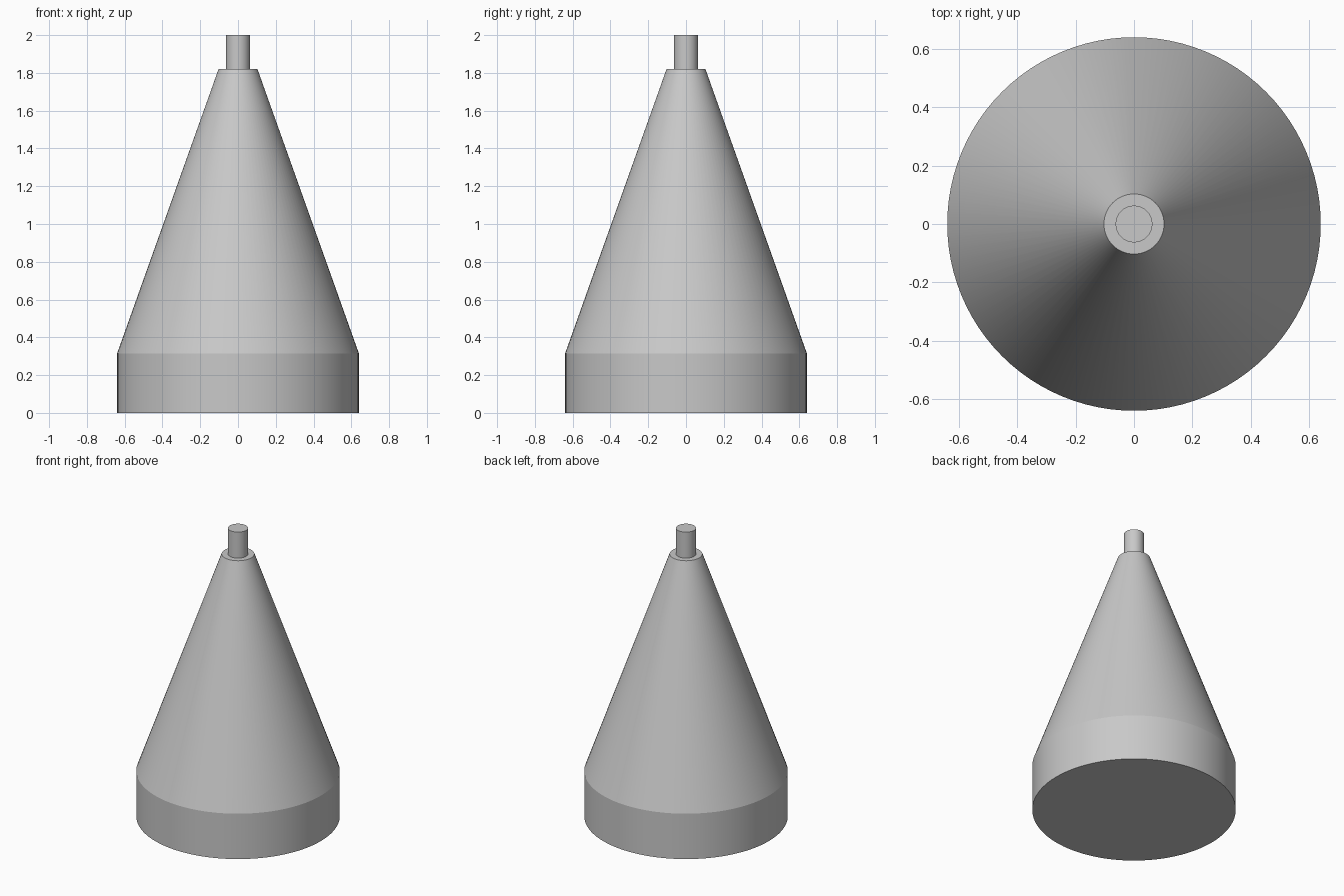
import bpy
import bmesh
from math import cos, sin, tau, radians

default = bpy.data.objects.get("Cube")
if default:
    bpy.data.objects.remove(default, do_unlink=True)

SEGMENTS = 96

# Single plain grey
grey = bpy.data.materials.new("mid_grey")
grey.use_nodes = True
colour = (0.58, 0.58, 0.58, 1.0)
grey.diffuse_color = colour
grey.node_tree.nodes["Principled BSDF"].inputs["Base Color"].default_value = colour


def turned_part(name, profile):
    """Revolve (radius, height) points about z and cap both ends."""
    bm = bmesh.new()
    rings = [[bm.verts.new((r * cos(tau * i / SEGMENTS), r * sin(tau * i / SEGMENTS), z))
              for i in range(SEGMENTS)] for r, z in profile]
    for low, high in zip(rings, rings[1:]):
        for i in range(SEGMENTS):
            j = (i + 1) % SEGMENTS
            bm.faces.new((low[i], low[j], high[j], high[i]))
    bm.faces.new(rings[0][::-1])
    bm.faces.new(rings[-1])
    mesh = bpy.data.meshes.new(name)
    bm.to_mesh(mesh)
    bm.free()
    mesh.materials.append(grey)
    obj = bpy.data.objects.new(name, mesh)
    bpy.context.collection.objects.link(obj)
    # Smooth around the axis, crisp at every change of profile
    bpy.ops.object.select_all(action="DESELECT")
    obj.select_set(True)
    bpy.context.view_layer.objects.active = obj
    bpy.ops.object.shade_smooth_by_angle(angle=radians(15))
    return obj


# Straight base band running into the tapered cone
turned_part("cone_body", [(0.64, 0), (0.64, 0.315), (0.103, 1.82)])

# Thin pin standing on the cone's flat top
turned_part("top_pin", [(0.063, 1.82), (0.063, 2.0)])
